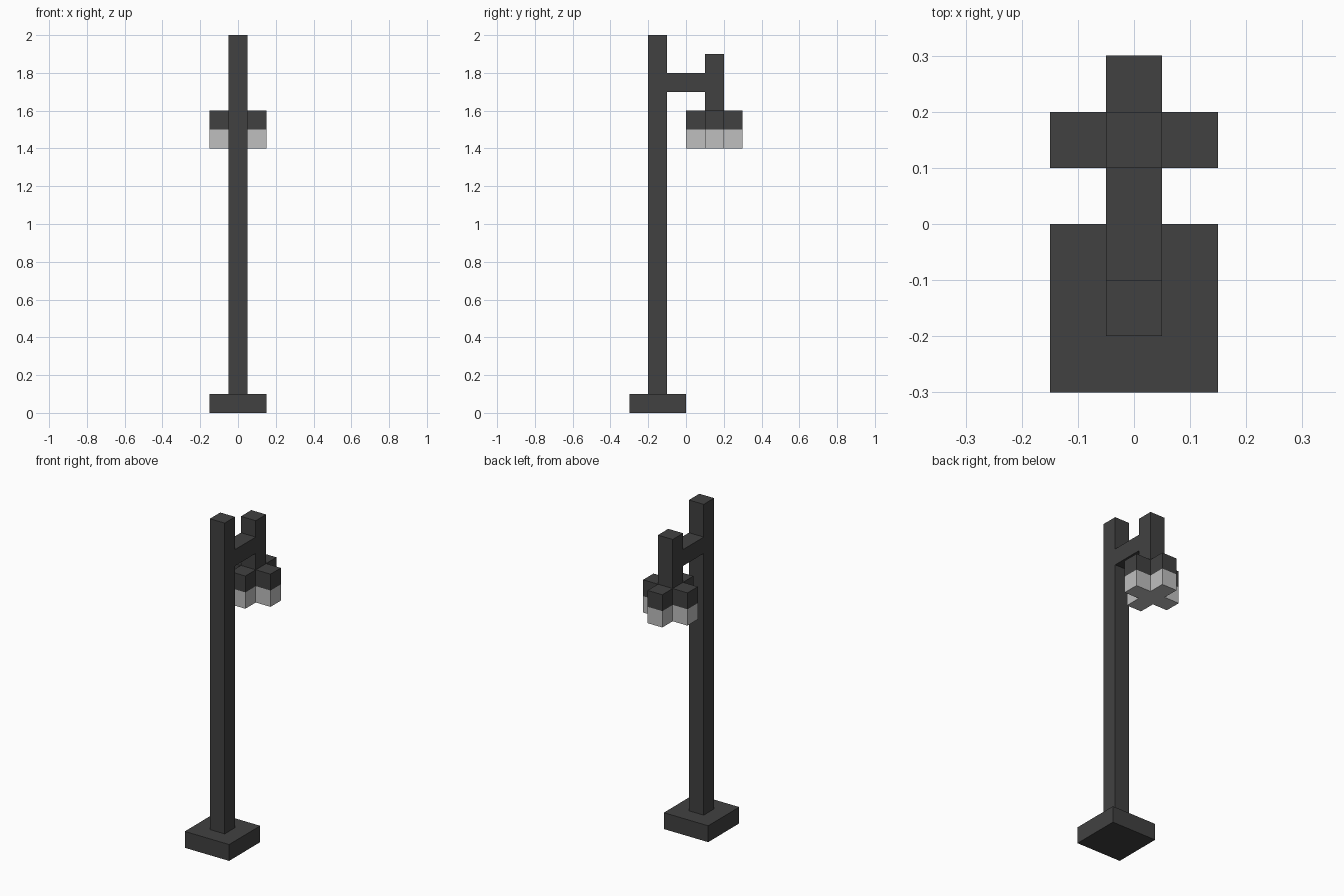
import bpy
import bmesh

cube = bpy.data.objects.get("Cube")
if cube:
    bpy.data.objects.remove(cube, do_unlink=True)


def material(name, value):
    mat = bpy.data.materials.new(name)
    mat.use_nodes = True
    color = (value, value, value, 1)
    mat.diffuse_color = color
    mat.node_tree.nodes["Principled BSDF"].inputs["Base Color"].default_value = color
    return mat


metal = material("dark_metal", 0.053)
glass = material("pale_lamp_glass", 0.52)


def prism(name, outline, levels, mats):
    """Extrude a closed outline through the levels, one material per storey."""
    bm = bmesh.new()
    face = bm.faces.new([bm.verts.new((x, y, levels[0])) for x, y in outline])
    for low, high in zip(levels, levels[1:]):
        result = bmesh.ops.extrude_face_region(bm, geom=[face])["geom"]
        bmesh.ops.translate(bm, vec=(0, 0, high - low),
                            verts=[v for v in result if isinstance(v, bmesh.types.BMVert)])
        if low != levels[0]:
            bm.faces.remove(face)  # no hidden partition between storeys
        face = next(f for f in result if isinstance(f, bmesh.types.BMFace))
    # A flat bottom can be dropped by the extrusion, so close any open rim
    bmesh.ops.holes_fill(bm, edges=[e for e in bm.edges if e.is_boundary])
    bmesh.ops.recalc_face_normals(bm, faces=bm.faces)
    for f in bm.faces:
        height = f.calc_center_median().z
        f.material_index = min(sum(height > z for z in levels[1:-1]), len(mats) - 1)
    mesh = bpy.data.meshes.new(name)
    bm.to_mesh(mesh)
    bm.free()
    for mat in mats:
        mesh.materials.append(mat)
    obj = bpy.data.objects.new(name, mesh)
    bpy.context.collection.objects.link(obj)
    return obj


def block(name, half_x, y0, y1, z0, z1):
    outline = [(-half_x, y0), (half_x, y0), (half_x, y1), (-half_x, y1)]
    return prism(name, outline, [z0, z1], [metal])


# Foot, post, bracket and hanger
block("base", 0.15, -0.3, 0.0, 0.0, 0.1)
block("post", 0.05, -0.2, -0.1, 0.1, 2.0)
block("bracket_arm", 0.05, -0.1, 0.1, 1.7, 1.8)
block("lamp_hanger", 0.05, 0.1, 0.2, 1.6, 1.9)

# Cross-shaped lamp head: glass below, metal cap above
inner, outer, centre_y = 0.05, 0.15, 0.15
cross = []
x_dir, y_dir = 1, 0
for _ in range(4):
    for along, across in ((outer, -inner), (outer, inner), (inner, inner)):
        cross.append((along * x_dir - across * y_dir,
                      along * y_dir + across * x_dir + centre_y))
    x_dir, y_dir = -y_dir, x_dir
prism("lamp_head", cross, [1.4, 1.5, 1.6], [glass, metal])
